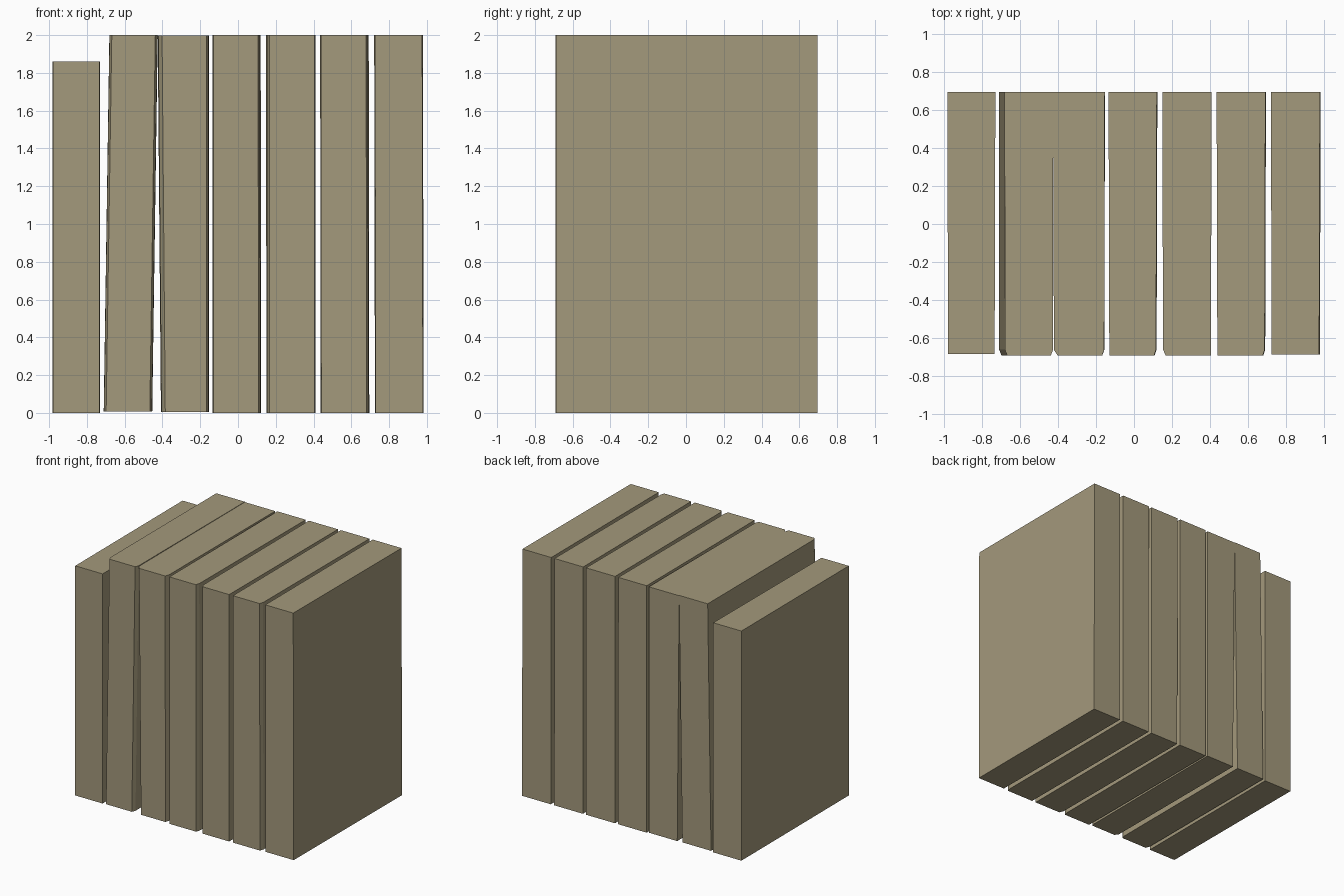
import bpy, bmesh

if "Cube" in bpy.data.objects:
    bpy.data.objects.remove(bpy.data.objects["Cube"])

mat = bpy.data.materials.new("weathered_tan")
mat.diffuse_color = (0.37, 0.32, 0.2, 1)
mat.use_nodes = True
mat.node_tree.nodes["Principled BSDF"].inputs["Base Color"].default_value = mat.diffuse_color

BACK = 0.695


def slab(name, bottom, top, height, z0=0.0, front=-0.692, taper=0.004, cl=0.0, cr=0.0):
    """Upright slab; bottom/top are (left, right) x ranges, cl/cr the front corner cuts."""
    bm = bmesh.new()
    rings = []
    for (l, r), z in ((bottom, z0), (top, height)):
        l2, r2 = l + taper, r - taper          # slightly narrower at the front
        plan = [(l, BACK)]
        plan += [(l2, front + 0.03), (l2 + cl, front)] if cl else [(l2, front)]
        plan += [(r2 - cr, front), (r2, front + 0.03)] if cr else [(r2, front)]
        plan += [(r, BACK)]
        rings.append([bm.verts.new((x, y, z)) for x, y in plan])
    lo, hi = rings
    n = len(lo)
    bm.faces.new(lo[::-1])
    bm.faces.new(hi)
    for i in range(n):
        j = (i + 1) % n
        bm.faces.new((lo[i], lo[j], hi[j], hi[i]))
    bmesh.ops.recalc_face_normals(bm, faces=bm.faces)
    mesh = bpy.data.meshes.new(name)
    bm.to_mesh(mesh)
    bm.free()
    mesh.materials.append(mat)
    bpy.context.collection.objects.link(bpy.data.objects.new(name, mesh))


# short end slab
slab("short_slab", (-0.983, -0.73), (-0.983, -0.73), 1.86, front=-0.685)
# leaning slab and the one it rests against
slab("leaning_slab", (-0.711, -0.454), (-0.681, -0.425), 2.0, 0.007, taper=0.001, cl=0.012, cr=0.012)
slab("support_slab", (-0.408, -0.153), (-0.425, -0.154), 1.997, 0.005, taper=0.003, cl=0.02, cr=0.011)
# upright slabs
slab("middle_slab", (-0.134, 0.123), (-0.134, 0.12), 2.0, cr=0.01)
slab("inner_right_slab", (0.15, 0.409), (0.149, 0.409), 2.0, cl=0.014)
slab("outer_right_slab", (0.437, 0.695), (0.435, 0.692), 2.0, cr=0.01)
slab("end_slab", (0.725, 0.983), (0.721, 0.979), 2.0, front=-0.686)
